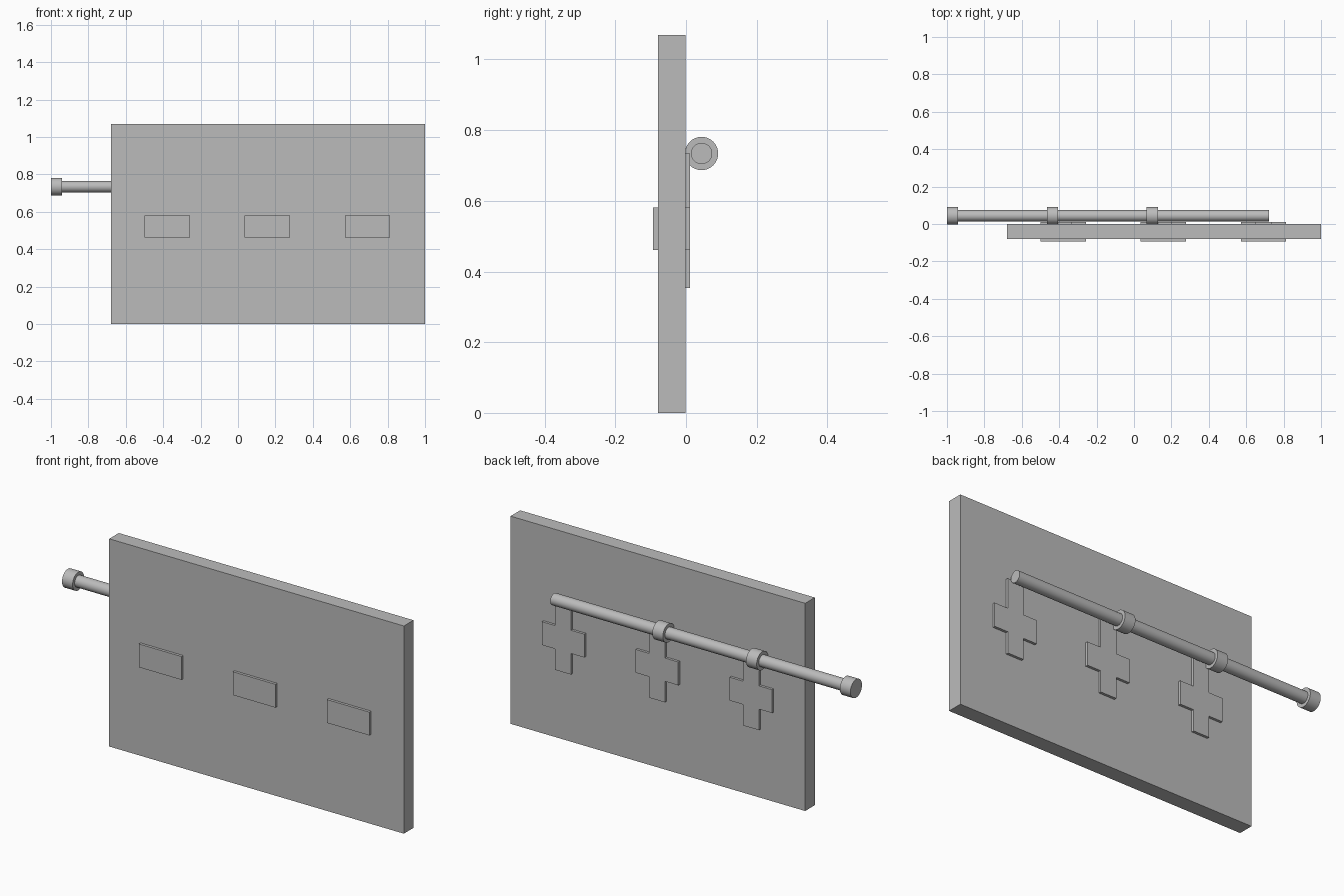
import bpy
import bmesh
import math

default = bpy.data.objects.get("Cube")
if default:
    bpy.data.objects.remove(default, do_unlink=True)

# Single flat grey
grey = bpy.data.materials.new("plain_grey")
grey.use_nodes = True
COLOUR = (0.5, 0.5, 0.5, 1)
grey.diffuse_color = COLOUR
grey.node_tree.nodes["Principled BSDF"].inputs["Base Color"].default_value = COLOUR


def extrude_xz(name, outline, y0, y1):
    """Extrude an outline in the XZ plane from y0 to y1."""
    bm = bmesh.new()
    face = bm.faces.new([bm.verts.new((x, y0, z)) for x, z in outline])
    new = bmesh.ops.extrude_face_region(bm, geom=[face])["geom"]
    verts = [g for g in new if isinstance(g, bmesh.types.BMVert)]
    bmesh.ops.translate(bm, verts=verts, vec=(0, y1 - y0, 0))
    bmesh.ops.recalc_face_normals(bm, faces=bm.faces)
    mesh = bpy.data.meshes.new(name)
    bm.to_mesh(mesh)
    bm.free()
    mesh.materials.append(grey)
    obj = bpy.data.objects.new(name, mesh)
    bpy.context.collection.objects.link(obj)
    return obj


def rect(x0, x1, z0, z1):
    return [(x0, z0), (x1, z0), (x1, z1), (x0, z1)]


def rod_part(name, x0, x1, radius):
    """Smooth cylinder along X on the rod axis."""
    bpy.ops.mesh.primitive_cylinder_add(
        vertices=64, radius=radius, depth=x1 - x0,
        location=((x0 + x1) / 2, ROD_Y, ROD_Z), rotation=(0, math.pi / 2, 0))
    obj = bpy.context.object
    obj.name = name
    obj.data.materials.append(grey)
    bpy.ops.object.shade_smooth_by_angle(angle=math.radians(40))


ROD_Y, ROD_Z = 0.044, 0.734
ARM, STEM = 0.121, 0.045
ARM_LOW, ARM_HIGH = 0.461, 0.581
STEM_LOW, STEM_HIGH = 0.353, 0.734

# Main board
extrude_xz("board", rect(-0.678, 1.0, 0, 1.069), -0.079, -0.001)

# Front plates and the cross-shaped plates behind them
for i, cx in enumerate((-0.378, 0.157, 0.692), 1):
    extrude_xz(f"front_plate_{i}", rect(cx - ARM, cx + ARM, ARM_LOW, ARM_HIGH),
               -0.093, -0.079)
    half = [(STEM, STEM_LOW), (STEM, ARM_LOW), (ARM, ARM_LOW),
            (ARM, ARM_HIGH), (STEM, ARM_HIGH), (STEM, STEM_HIGH)]
    cross = [(cx + x, z) for x, z in half] + [(cx - x, z) for x, z in reversed(half)]
    extrude_xz(f"back_cross_{i}", cross, -0.003, 0.012)

# Sliding rod with its collars
rod_part("rod", -0.97, 0.721, 0.03)
for i, cx in enumerate((-0.97, -0.436, 0.098), 1):
    rod_part(f"rod_collar_{i}", cx - 0.03, cx + 0.03, 0.047)
